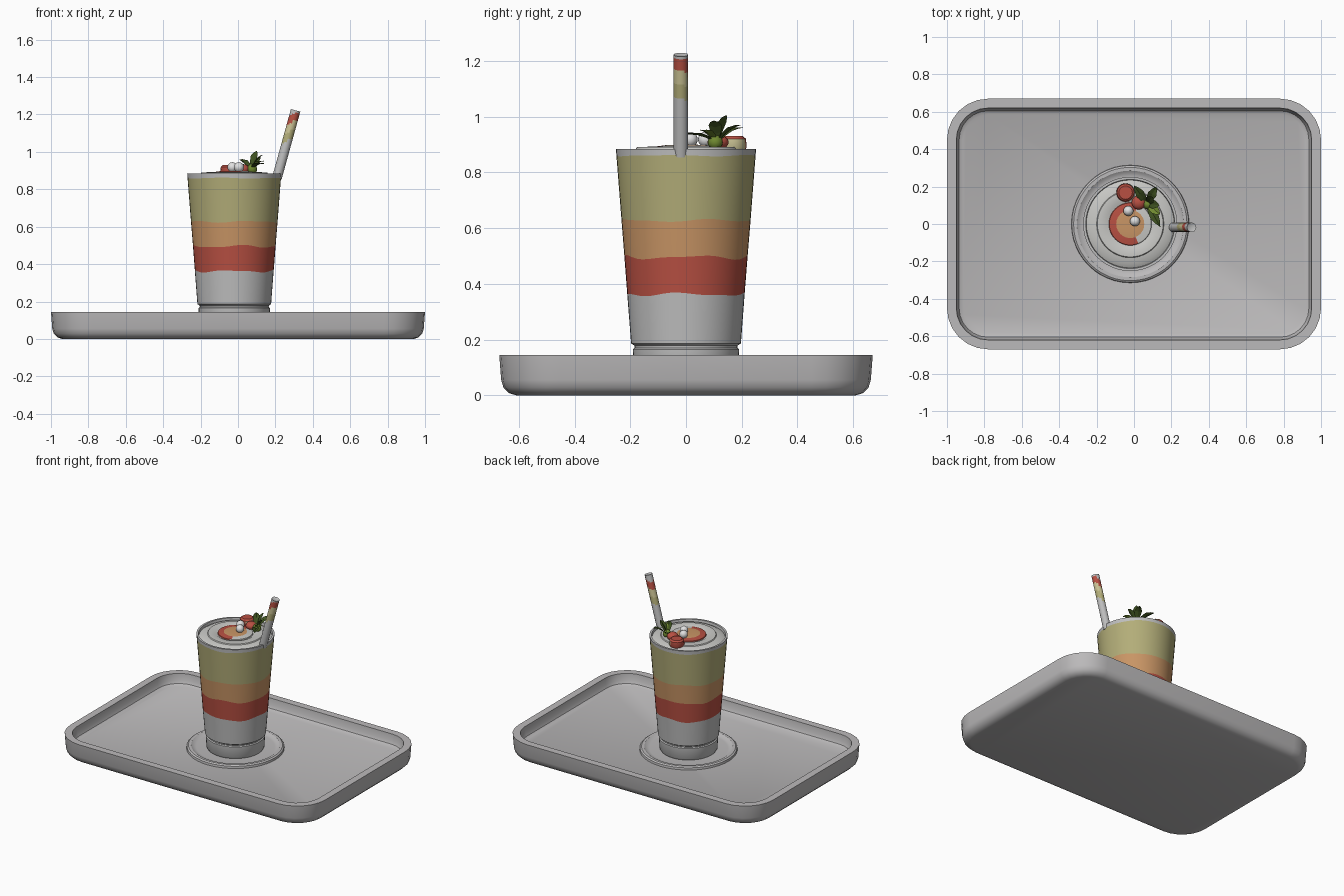
import bpy, bmesh
from math import sin, cos, pi, atan2
from mathutils import Vector

if "Cube" in bpy.data.objects:
    bpy.data.objects.remove(bpy.data.objects["Cube"])


def material(name, r, g, b):
    m = bpy.data.materials.new(name)
    m.use_nodes = True
    m.diffuse_color = (r, g, b, 1)
    m.node_tree.nodes["Principled BSDF"].inputs["Base Color"].default_value = (r, g, b, 1)
    return m


TRAY = material("tray grey", 0.5, 0.49, 0.495)
GLASS = material("glass grey", 0.52, 0.52, 0.52)
RED = material("strawberry red", 0.48, 0.08, 0.055)
ORANGE = material("peach orange", 0.58, 0.3, 0.13)
YELLOW = material("melon yellow", 0.45, 0.42, 0.19)
CREAM = material("cream", 0.58, 0.58, 0.56)
PALE = material("pale fruit", 0.6, 0.55, 0.3)
DARK = material("leaf green", 0.05, 0.085, 0.015)
LIGHT = material("lime green", 0.16, 0.25, 0.03)
WHITE = material("white", 0.75, 0.75, 0.75)

CX = -0.02   # axis of the cup


def finish(name, bm, mats, smooth=True):
    bmesh.ops.recalc_face_normals(bm, faces=bm.faces)
    mesh = bpy.data.meshes.new(name)
    bm.to_mesh(mesh)
    bm.free()
    for m in mats:
        mesh.materials.append(m)
    obj = bpy.data.objects.new(name, mesh)
    bpy.context.collection.objects.link(obj)
    if smooth:
        bpy.ops.object.select_all(action='DESELECT')
        obj.select_set(True)
        bpy.context.view_layer.objects.active = obj
        bpy.ops.object.shade_smooth_by_angle(angle=0.6)
    return obj


def loft(loops, slots=None, cap_start=True, cap_end=True):
    """Skin closed loops of points; slots gives the material of each band."""
    bm = bmesh.new()
    rings = [[bm.verts.new(p) for p in loop] for loop in loops]
    n = len(rings[0])
    for k in range(len(rings) - 1):
        for i in range(n):
            j = (i + 1) % n
            f = bm.faces.new((rings[k][i], rings[k][j], rings[k + 1][j], rings[k + 1][i]))
            f.material_index = slots[k] if slots else 0
    if cap_start:
        bm.faces.new(rings[0])
    if cap_end:
        f = bm.faces.new(rings[-1])
        f.material_index = slots[-1] if slots else 0
    return bm


def circle(r, z, wave=0.0, n=48, x=CX, y=0.0):
    pts = []
    for i in range(n):
        a = 2 * pi * i / n
        dz = wave * (sin(4 * a + 40 * z) + 0.5 * sin(7 * a + 9 * z))
        pts.append((x + r * cos(a), y + r * sin(a), z + dz))
    return pts


# Tray: rounded rectangles stacked from the base, over the rim, to the floor
def rounded_rect(inset, z, radius=0.22, seg=6):
    pts = []
    for q, (sx, sy) in enumerate([(1, 1), (-1, 1), (-1, -1), (1, -1)]):
        for s in range(seg + 1):
            a = pi / 2 * (q + s / seg)
            pts.append((sx * (1 - radius) + (radius - inset) * cos(a),
                        sy * (0.67 - radius) + (radius - inset) * sin(a), z))
    return pts


tray_profile = [(0.06, 0), (0.035, 0.008), (0.015, 0.028), (0.007, 0.055), (0, 0.145),
                (0.05, 0.145), (0.055, 0.1), (0.065, 0.08), (0.085, 0.07)]
finish("tray", loft([rounded_rect(*p) for p in tray_profile]), [TRAY])

# Coaster ring raised from the tray floor
coaster = [(0.315, 0.068), (0.313, 0.085), (0.303, 0.092), (0.285, 0.092),
           (0.268, 0.08), (0.25, 0.078)]
finish("coaster", loft([circle(*p) for p in coaster], cap_start=False), [TRAY])


# Cup with wavy coloured layers
def wall(z):
    return 0.197 + 0.078 * (z - 0.185)


foot = [(0.18, 0.078), (0.187, 0.09), (0.191, 0.165), (0.184, 0.17), (0.185, 0.178), (0.197, 0.186)]
loops = [circle(*p) for p in foot]
slots = [0] * len(foot)
for z, wave, slot in [(0.362, 0.005, 1), (0.495, 0.006, 2), (0.627, 0.004, 3), (0.86, 0.002, 0)]:
    loops.append(circle(wall(z), z, wave))
    slots.append(slot)
loops += [circle(wall(0.884), 0.884), circle(0.238, 0.884), circle(0.234, 0.862)]
slots += [0, 0, 0]
finish("cup", loft(loops, slots, cap_end=False), [GLASS, RED, ORANGE, YELLOW])

# Cream top with a stepped swirl
cream = [(0.236, 0.866), (0.215, 0.878), (0.18, 0.884), (0.176, 0.89), (0.13, 0.892), (0.12, 0.886)]
finish("cream_top", loft([circle(*p) for p in cream], cap_start=False), [CREAM])

# Fruit disc: orange centre, red crescent on its right half
disc = loft([circle(0.115, 0.885), circle(0.112, 0.892), circle(0.075, 0.897),
             circle(0.04, 0.899)], [0, 0, 0, 0])
for f in disc.faces:
    c = f.calc_center_median() - Vector((CX, 0, 0))
    if c.to_2d().length > 0.08:
        f.material_index = 1 if c.x < 0.03 else 2
finish("fruit_disc", disc, [ORANGE, RED, CREAM])


# Berries and pearls
def ball(name, loc, r, mat, squash=1.0):
    bm = bmesh.new()
    bmesh.ops.create_uvsphere(bm, u_segments=16, v_segments=10, radius=r)
    for v in bm.verts:
        v.co = Vector((v.co.x, v.co.y, v.co.z * squash)) + Vector(loc)
    return finish(name, bm, [mat])


ball("pearl_back", (-0.03, 0.07, 0.918), 0.027, WHITE)
ball("pearl_front", (0.005, 0.015, 0.918), 0.027, WHITE)
ball("berry", (0.025, 0.115, 0.908), 0.038, RED, 0.7)
ball("green_berry", (0.075, 0.105, 0.908), 0.027, LIGHT)

# Fruit slice with red top and pale cut side
fruit = loft([circle(r, z, 0, 16, -0.045, 0.168) for r, z in
              [(0.042, 0.875), (0.05, 0.89), (0.047, 0.92), (0.036, 0.93)]], [0, 0, 0, 0])
for f in fruit.faces:
    c = f.calc_center_median()
    if c.x > -0.03 and c.z < 0.925:
        f.material_index = 1
finish("fruit_slice", fruit, [RED, PALE])


# Leaves: folded blades fanning from one stem
def leaf(name, tip, mat, width=0.024):
    base, tip = Vector((0.07, 0.11, 0.905)), Vector(tip)
    side = (tip - base).cross(Vector((0, 0, 1))).normalized() * width
    bm = bmesh.new()
    rows = []
    for t, w in [(0, 0.15), (0.3, 0.8), (0.55, 1), (0.8, 0.6), (1, 0.03)]:
        mid = base.lerp(tip, t) + Vector((0, 0, 0.012 * sin(pi * t)))
        lift = Vector((0, 0, 0.008 * w))
        rows.append([bm.verts.new(p) for p in (mid - side * w + lift, mid, mid + side * w + lift)])
    for a, b in zip(rows, rows[1:]):
        for i in (0, 1):
            bm.faces.new((a[i], a[i + 1], b[i + 1], b[i]))
    finish(name, bm, [mat], smooth=False)


tips = [(0.0, 0.205, 0.96), (0.14, -0.015, 0.935), (0.14, 0.05, 0.95),
        (0.1, 0.145, 1.005), (0.12, 0.2, 0.97), (0.135, 0.1, 0.985)]
for i, tip in enumerate(tips):
    leaf(f"leaf_{i + 1}", tip, LIGHT if i == 2 else DARK)

# Straw: leaning tube with spiral bands near its top
low, high = Vector((0.208, -0.018, 0.86)), Vector((0.308, -0.018, 1.222))
axis = (high - low).normalized()
across, N, STEPS = Vector((0, 1, 0)), 12, 36
other = axis.cross(across)


def straw_ring(t, r):
    c = low.lerp(high, t)
    return [c + r * (across * cos(2 * pi * i / N) + other * sin(2 * pi * i / N)) for i in range(N)]


rings = [straw_ring(k / STEPS, 0.026) for k in range(STEPS + 1)] + [straw_ring(0.99, 0.02)]
straw = loft(rings)
for f in straw.faces:
    c = f.calc_center_median()
    d = c - low
    angle = atan2(d.dot(other), d.dot(across))
    h = c.z + 0.02 * sin(angle + 0.6)
    if abs(f.normal.dot(axis)) < 0.5 and c.z < 1.21:
        f.material_index = 1 if 1.15 < h < 1.2 else 2 if 1.05 < h < 1.1 else 3 if 1.1 <= h <= 1.15 else 0
finish("straw", straw, [GLASS, RED, YELLOW, PALE])
